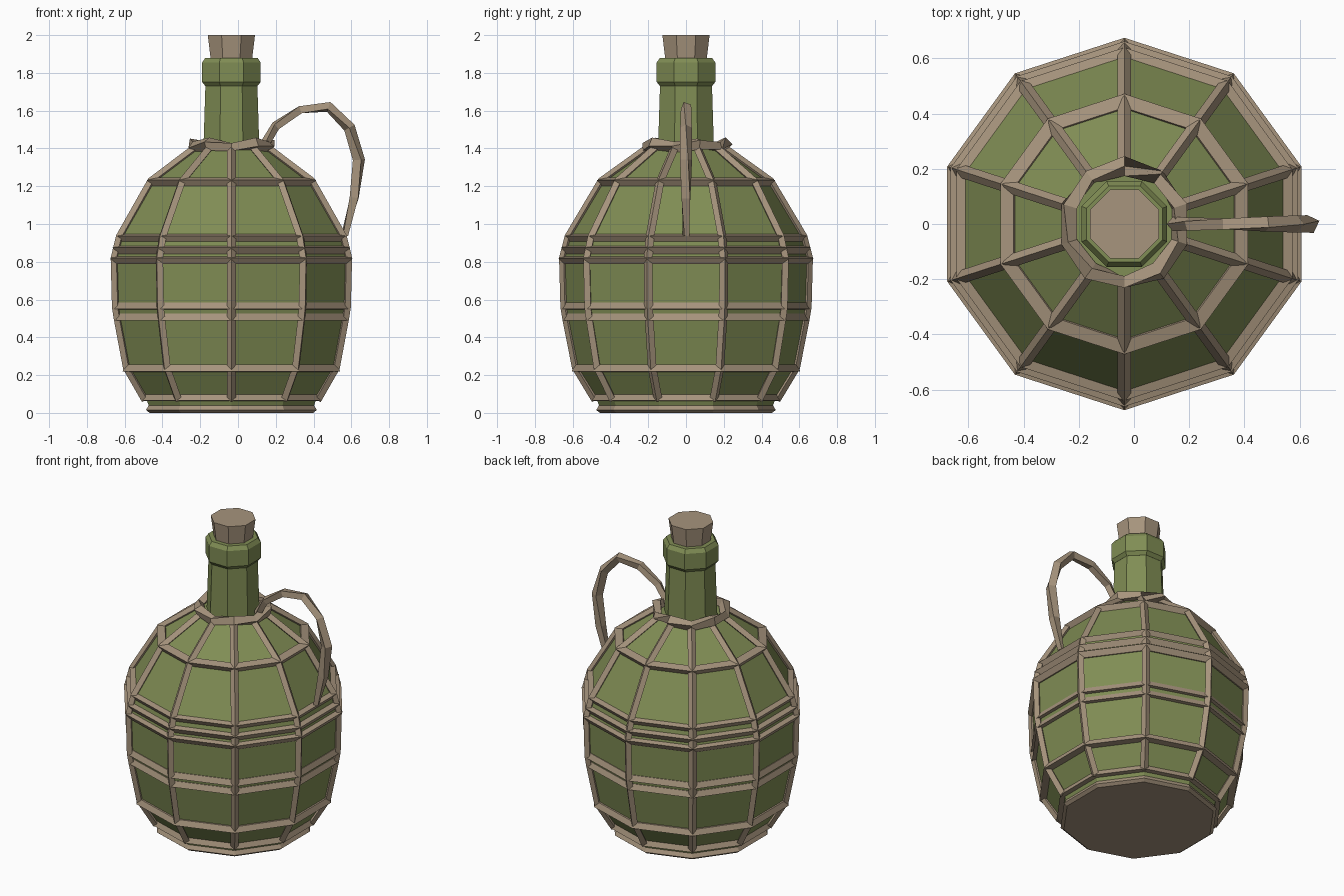
import bpy, bmesh, math
from mathutils import Vector

if "Cube" in bpy.data.objects:
    bpy.data.objects.remove(bpy.data.objects["Cube"])

CX = -0.035   # bottle axis
SIDES = 10


def material(name, rgb):
    m = bpy.data.materials.new(name)
    m.use_nodes = True
    m.diffuse_color = (*rgb, 1)
    m.node_tree.nodes["Principled BSDF"].inputs["Base Color"].default_value = (*rgb, 1)
    return m


GLASS = material("green glass", (0.216, 0.266, 0.089))
WICKER = material("tan wicker", (0.385, 0.297, 0.205))


def finish(name, bm, mat):
    bmesh.ops.recalc_face_normals(bm, faces=bm.faces)
    mesh = bpy.data.meshes.new(name)
    bm.to_mesh(mesh)
    bm.free()
    mesh.materials.append(mat)
    obj = bpy.data.objects.new(name, mesh)
    bpy.context.collection.objects.link(obj)
    return obj


def skin(name, loops, mat, closed=False):
    """Join equal loops of points with quads; cap the ends unless closed."""
    bm = bmesh.new()
    rows = [[bm.verts.new(p) for p in loop] for loop in loops]
    n = len(rows[0])
    pairs = list(zip(rows, rows[1:]))
    if closed:
        pairs.append((rows[-1], rows[0]))
    else:
        bm.faces.new(rows[0])
        bm.faces.new(rows[-1])
    for a, b in pairs:
        for i in range(n):
            j = (i + 1) % n
            bm.faces.new((a[i], a[j], b[j], b[i]))
    return finish(name, bm, mat)


def polar(r, z, angle):
    return Vector((CX + r * math.cos(angle), r * math.sin(angle), z))


def lathe(name, profile, n, mat, closed=False):
    """Turn (radius, z) points; decagons point to +y, octagons face it."""
    start = math.pi / 2 if n == SIDES else math.pi / n
    loops = [[polar(r, z, start + math.tau * i / n) for i in range(n)]
             for r, z in profile]
    return skin(name, loops, mat, closed)


def tube(name, path, side, sizes, mat, twist=0.0, closed=False):
    """Four-sided rod along a flat path; side is normal to its plane."""
    loops, n = [], len(path)
    for i, p in enumerate(path):
        if closed:
            a, b = path[i - 1], path[(i + 1) % n]
        else:
            a, b = path[max(i - 1, 0)], path[min(i + 1, n - 1)]
        out = (b - a).normalized().cross(side)
        size = sizes[i % len(sizes)]
        loops.append([p + size * (out * math.cos(t) + side * math.sin(t))
                      for t in (twist * i + k * math.pi / 2 for k in range(4))])
    return skin(name, loops, mat, closed)


# Glass belly, neck, lip and stopper
shell = [(0.45, 0.01), (0.475, 0.08), (0.575, 0.24), (0.627, 0.50), (0.637, 0.56),
         (0.645, 0.82), (0.615, 0.93), (0.44, 1.22), (0.19, 1.40)]
lathe("glass_belly", shell, SIDES, GLASS)

k = 1 / math.cos(math.pi / 8)   # flat-to-corner ratio of an octagon
lathe("glass_neck", [(0.149 * k, 1.37), (0.137 * k, 1.75)], 8, GLASS)
lathe("glass_lip", [(0.138 * k, 1.73), (0.155 * k, 1.752), (0.155 * k, 1.855),
                    (0.138 * k, 1.88)], 8, GLASS)
lathe("stopper", [(0.108 * k, 1.86), (0.125 * k, 2.0)], 8, WICKER)

# Wicker foot
lathe("foot", [(0.455, 0.0), (0.475, 0.015), (0.45, 0.06), (0.42, 0.065)],
      SIDES, WICKER)

# Horizontal hoops: low hoops are widest at the bottom, high hoops at the top
low = {"ankle": (0.50, 0.065), "lower": (0.605, 0.22),
       "middle": (0.65, 0.49), "upper_middle": (0.657, 0.55)}
for label, (r, z) in low.items():
    lathe(label + "_hoop", [(r - 0.06, z - 0.005), (r, z), (r - 0.015, z + 0.035),
                            (r - 0.06, z + 0.035)], SIDES, WICKER, True)
high = {"belly": (0.675, 0.825), "waist": (0.662, 0.88),
        "shoulder": (0.64, 0.942), "collar": (0.472, 1.238)}
for label, (r, z) in high.items():
    lathe(label + "_hoop", [(r - 0.07, z - 0.035), (r - 0.022, z - 0.038), (r, z - 0.005),
                            (r - 0.05, z + 0.008)], SIDES, WICKER, True)

# Upright ribs over each corner of the belly
spine = [(0.477, 0.07), (0.58, 0.24), (0.631, 0.50), (0.641, 0.56), (0.648, 0.82),
         (0.62, 0.93), (0.445, 1.225), (0.2, 1.40)]
for i in range(SIDES):
    ang = math.pi / 2 + math.tau * i / SIDES
    side = Vector((-math.sin(ang), math.cos(ang), 0))
    tube(f"rib_{i + 1}", [polar(r, z, ang) for r, z in spine], side, [0.024], WICKER)

# Twisted rope round the foot of the neck
rope = [polar(0.21, 1.415 + 0.008 * (-1) ** i, math.pi / 2 + math.tau * i / SIDES)
        for i in range(SIDES)]
tube("neck_rope", rope, Vector((0, 0, 1)), [0.036, 0.03], WICKER,
     math.radians(27), True)

# Twisted carrying loop on the left side
bend = [(0.14, 1.42), (0.20, 1.52), (0.33, 1.605), (0.48, 1.62), (0.59, 1.51),
        (0.64, 1.34), (0.615, 1.14), (0.565, 0.94)]
tube("handle", [Vector((x, 0, z)) for x, z in bend], Vector((0, 1, 0)),
     [0.025, 0.026, 0.028, 0.03, 0.031, 0.034, 0.032, 0.02], WICKER, math.radians(22))
